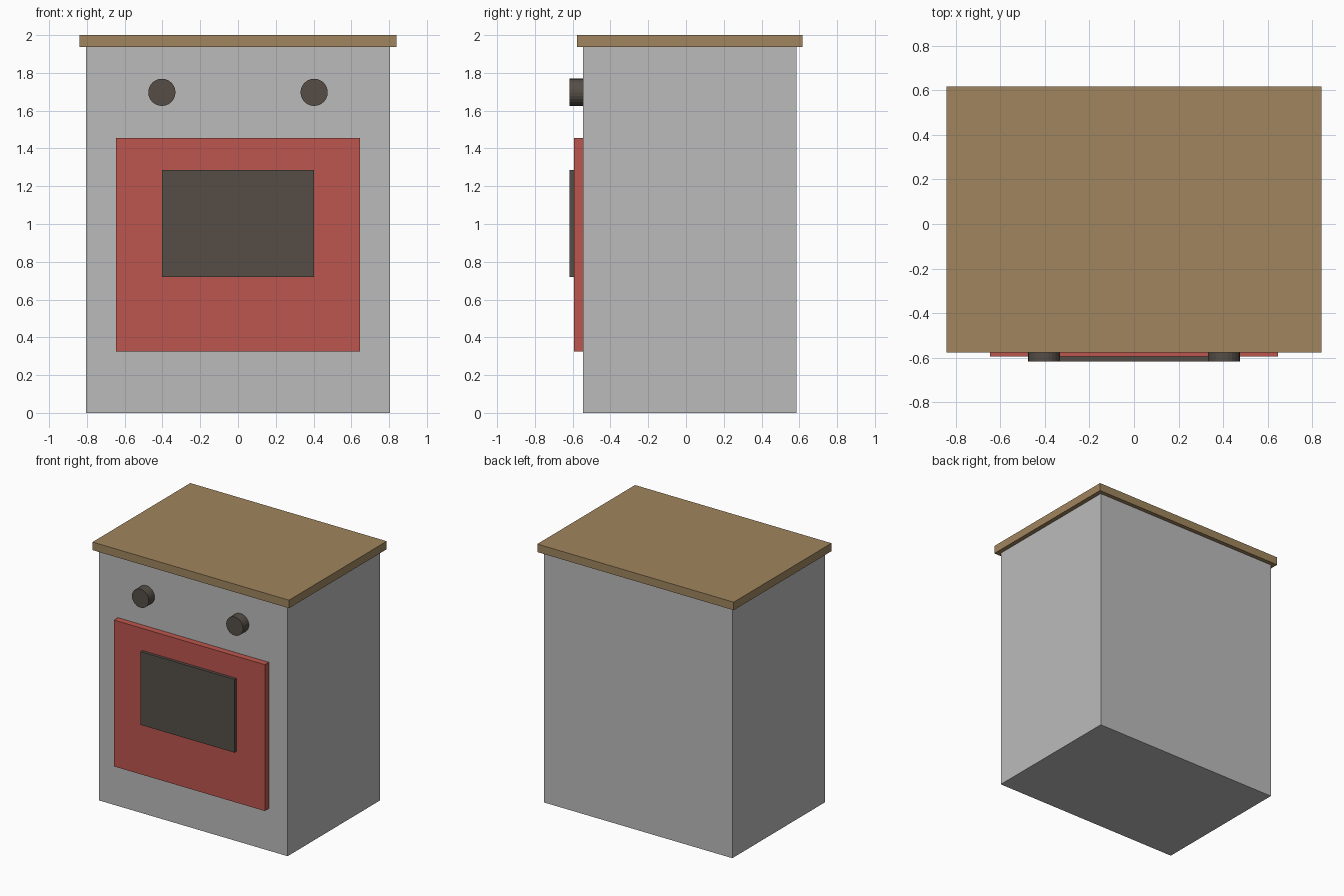
import bpy
import math
from mathutils import Vector

cube = bpy.data.objects.get("Cube")
if cube:
    bpy.data.objects.remove(cube, do_unlink=True)


def material(name, rgb):
    mat = bpy.data.materials.new(name)
    mat.use_nodes = True
    color = (*rgb, 1.0)
    mat.diffuse_color = color
    mat.node_tree.nodes["Principled BSDF"].inputs["Base Color"].default_value = color
    return mat


def box(name, low, high, mat):
    """Box spanning two opposite corners."""
    low, high = Vector(low), Vector(high)
    bpy.ops.mesh.primitive_cube_add(size=1, location=(low + high) / 2)
    obj = bpy.context.object
    obj.name = name
    for v in obj.data.vertices:
        v.co = v.co * (high - low)
    obj.data.materials.append(mat)
    return obj


def knob(name, x, mat):
    """Round dial lying along the y axis."""
    bpy.ops.mesh.primitive_cylinder_add(
        vertices=24, radius=0.072, depth=KNOB_FRONT_DEPTH,
        location=(x, BODY_FRONT - KNOB_FRONT_DEPTH / 2, 1.697),
        rotation=(math.pi / 2, 0, 0))
    obj = bpy.context.object
    obj.name = name
    obj.data.materials.append(mat)


BODY_FRONT = -0.545
DOOR_FRONT = -0.594
KNOB_FRONT_DEPTH = 0.072

grey = material("grey enamel", (0.50, 0.50, 0.50))
wood = material("brown wood", (0.35, 0.235, 0.112))
red = material("red door", (0.50, 0.092, 0.074))
dark = material("dark glass", (0.092, 0.076, 0.062))

# Cabinet and overhanging worktop
box("body", (-0.806, BODY_FRONT, 0), (0.806, 0.585, 1.938), grey)
box("worktop", (-0.84, -0.577, 1.938), (0.84, 0.617, 2), wood)

# Oven door with raised window
box("door", (-0.645, DOOR_FRONT, 0.325), (0.645, BODY_FRONT, 1.456), red)
box("window", (-0.402, -0.617, 0.72), (0.402, DOOR_FRONT, 1.286), dark)

# Control dials
knob("left_knob", 0.403, dark)
knob("right_knob", -0.403, dark)
